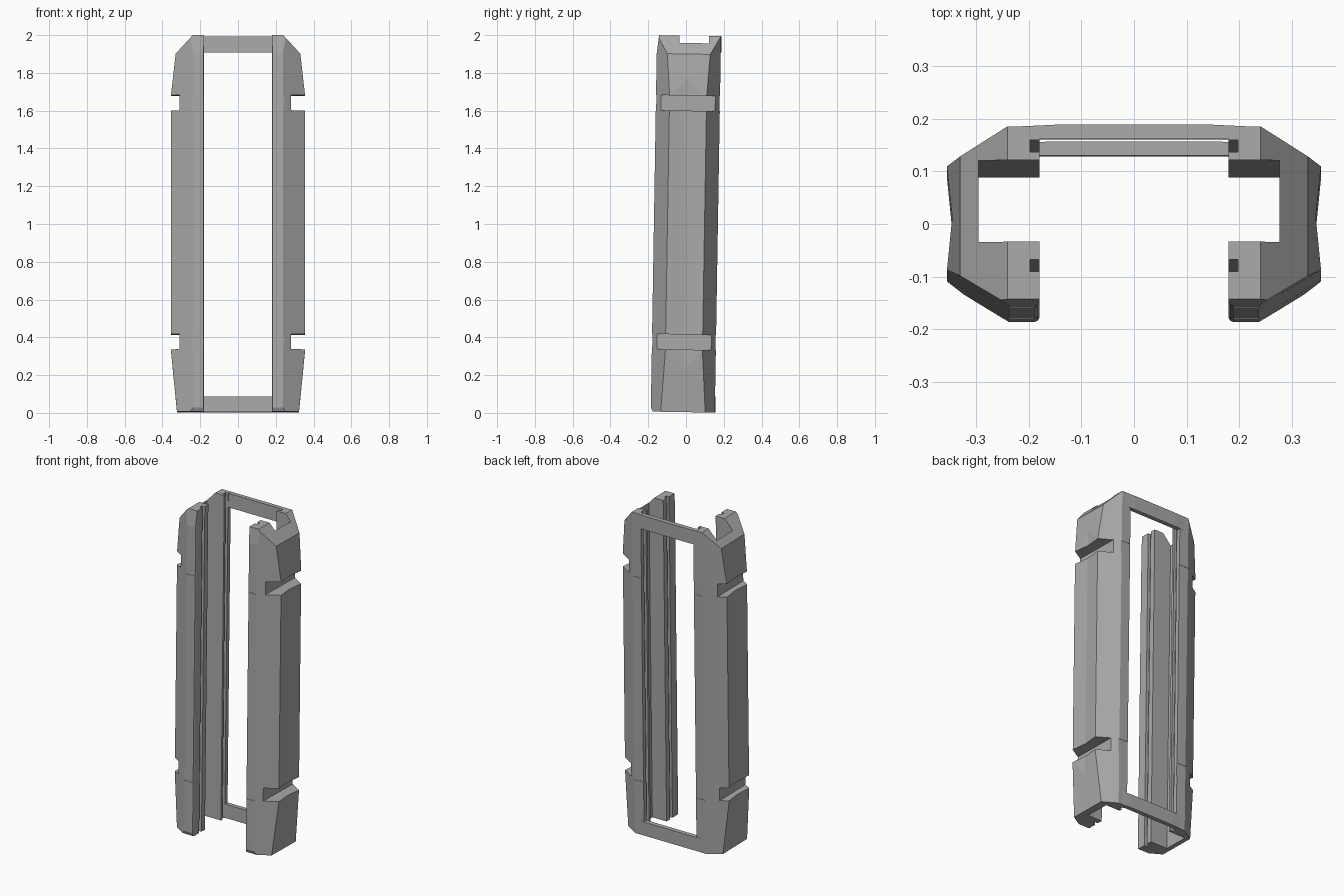
import bpy, bmesh
from mathutils import Matrix, Vector

if "Cube" in bpy.data.objects:
    bpy.data.objects.remove(bpy.data.objects["Cube"], do_unlink=True)

grey = bpy.data.materials.new("mid grey")
grey.use_nodes = True
colour = (0.4, 0.4, 0.4, 1)
grey.diffuse_color = colour
grey.node_tree.nodes["Principled BSDF"].inputs["Base Color"].default_value = colour

# The whole frame leans back slightly about its middle
centre = Vector((0, 0, 1))
LEAN = Matrix.Translation(centre) @ Matrix.Rotation(-0.0165, 4, 'X') @ Matrix.Translation(-centre)


def make_object(name, bm):
    bmesh.ops.recalc_face_normals(bm, faces=bm.faces[:])
    mesh = bpy.data.meshes.new(name)
    bm.to_mesh(mesh)
    bm.free()
    mesh.materials.append(grey)
    obj = bpy.data.objects.new(name, mesh)
    bpy.context.scene.collection.objects.link(obj)
    return obj


def prism(points, low, high, axis='Z'):
    """Extrude an outline along z, or along x when the outline is in y and z."""
    bm = bmesh.new()
    place = (lambda p, h: (p[0], p[1], h)) if axis == 'Z' else (lambda p, h: (h, p[0], p[1]))
    face = bm.faces.new([bm.verts.new(place(p, low)) for p in points])
    out = bmesh.ops.extrude_face_region(bm, geom=[face])
    move = Vector((0, 0, high - low)) if axis == 'Z' else Vector((high - low, 0, 0))
    bmesh.ops.translate(bm, vec=move, verts=[v for v in out["geom"] if isinstance(v, bmesh.types.BMVert)])
    return bm


def trim(bm, a, b, across):
    """Slice off everything outside the plane through a and b, and cap it."""
    a, b = Vector(a), Vector(b)
    normal = (b - a).cross(Vector(across)).normalized()
    if normal.dot(a - Vector((0.25, 0, 1))) < 0:
        normal.negate()
    cut = bmesh.ops.bisect_plane(bm, geom=bm.verts[:] + bm.edges[:] + bm.faces[:],
                                 plane_co=a, plane_no=normal, clear_outer=True)
    edges = [e for e in cut["geom_cut"] if isinstance(e, bmesh.types.BMEdge)]
    bmesh.ops.edgeloop_fill(bm, edges=edges)


def carve(obj, name, low, high, side):
    """Subtract a box given by two corners."""
    xs = sorted((low[0] * side, high[0] * side))
    outline = [(xs[0], low[1]), (xs[1], low[1]), (xs[1], high[1]), (xs[0], high[1])]
    cutter = make_object(name, prism(outline, low[2], high[2]))
    cutter.hide_render = True
    mod = obj.modifiers.new("cut", 'BOOLEAN')
    mod.operation, mod.solver, mod.object = 'DIFFERENCE', 'EXACT', cutter
    bpy.context.view_layer.objects.active = obj
    bpy.ops.object.modifier_apply(modifier=mod.name)
    bpy.data.objects.remove(cutter, do_unlink=True)


outline = [(0.179, -0.16), (0.182, -0.167), (0.189, -0.17), (0.237, -0.17), (0.355, -0.098),
           (0.345, 0), (0.355, 0.098), (0.24, 0.169), (0.179, 0.169)]
side_trims = [((0.355, 0, 1.68), (0.33, 0, 1.9)), ((0.33, 0, 1.9), (0.24, 0, 1.997)),
              ((0.355, 0, 0.33), (0.323, 0, 0.004))]
front_trims = [((0, -0.17, 1.9), (0, -0.159, 1.997)), ((0, -0.17, 0.025), (0, -0.16, 0.004))]


def side_rail(name, side, wall, groove):
    bm = prism(outline, 0.004, 1.997)
    for a, b in side_trims:
        trim(bm, a, b, (0, 1, 0))
    for a, b in front_trims:
        trim(bm, a, b, (1, 0, 0))
    bmesh.ops.scale(bm, vec=(side, 1, 1), verts=bm.verts[:])
    obj = make_object(name, bm)
    # Long channel facing inward and the two fine tracks in its lips
    carve(obj, "channel_cutter", (0.1, -0.05, -0.1), (wall, 0.105, 2.1), side)
    for y in (-0.107, 0.12):
        carve(obj, "track_cutter", (0.1, y, -0.1), (0.197, y + 0.023, 2.1), side)
    # Strap grooves round the outside, with shallow bands on front and back
    for z in (0.335, 1.6):
        carve(obj, "groove_cutter", (groove, -0.3, z), (0.5, 0.3, z + 0.08), side)
        carve(obj, "front_band_cutter", (0.1, -0.3, z), (0.4, -0.168, z + 0.08), side)
        carve(obj, "back_band_cutter", (0.1, 0.167, z), (0.4, 0.3, z + 0.08), side)
    obj.data.transform(LEAN)


side_rail("left_rail", 1, 0.276, 0.28)
side_rail("right_rail", -1, 0.295, 0.31)

# Cross bars joining the rails at the back, bowed slightly outward
for name, low, high in (("top_bar", 1.91, 1.996), ("bottom_bar", 0.006, 0.09)):
    bar = [(-0.21, 0.145), (0.21, 0.145), (0.235, 0.168), (0.15, 0.172), (-0.15, 0.172), (-0.235, 0.168)]
    bm = prism(bar, low, high)
    obj = make_object(name, bm)
    obj.data.transform(LEAN)
